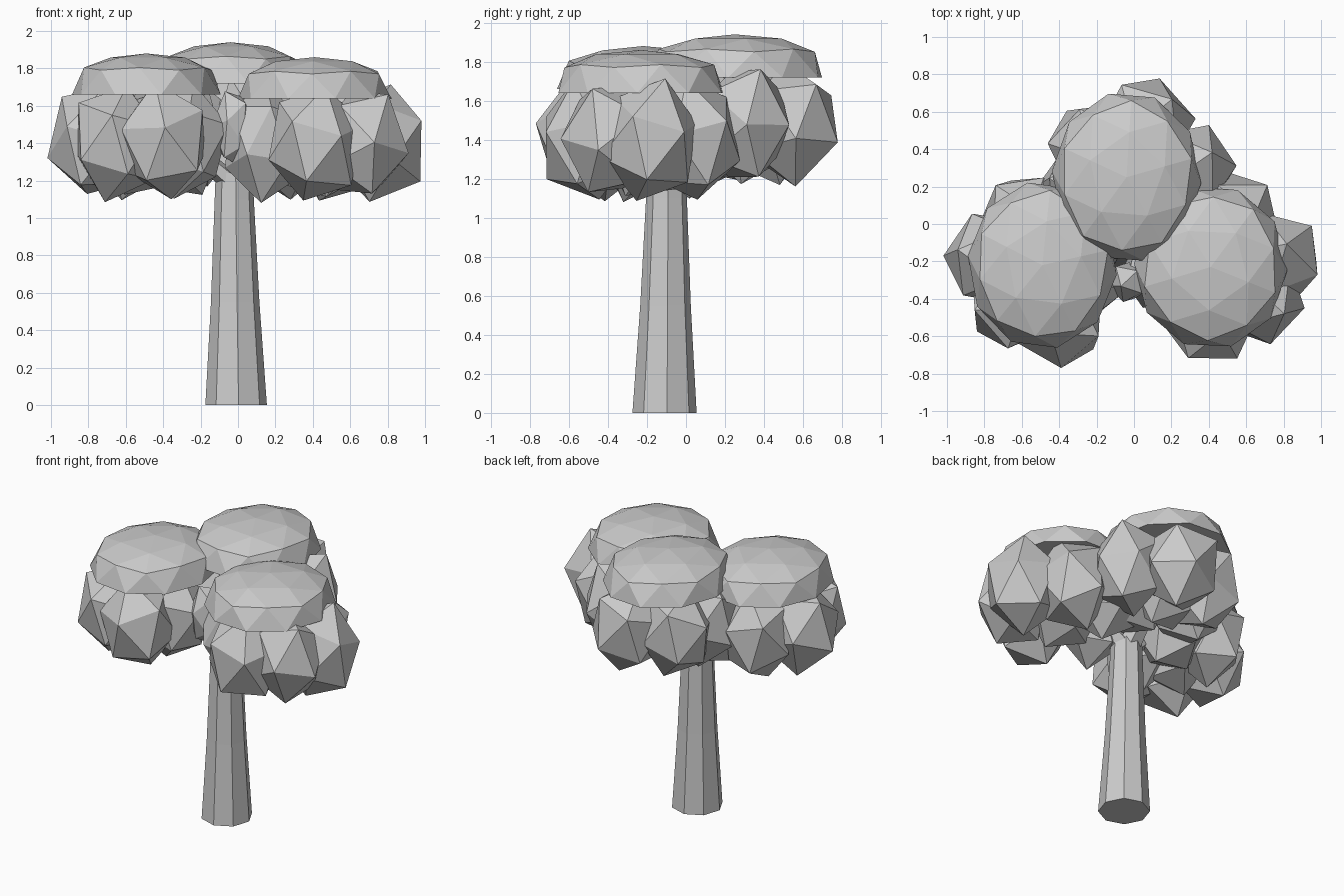
import bpy, bmesh, math, random
from mathutils import Vector, Euler

random.seed(11)
cube = bpy.data.objects.get("Cube")
if cube:
    bpy.data.objects.remove(cube)

grey = bpy.data.materials.new("plain grey")
grey.use_nodes = True
colour = (0.6, 0.6, 0.6, 1)
grey.diffuse_color = colour
grey.node_tree.nodes["Principled BSDF"].inputs["Base Color"].default_value = colour


def add_object(name, bm):
    bmesh.ops.recalc_face_normals(bm, faces=bm.faces)
    mesh = bpy.data.meshes.new(name)
    bm.to_mesh(mesh)
    bm.free()
    mesh.materials.append(grey)
    obj = bpy.data.objects.new(name, mesh)
    bpy.context.collection.objects.link(obj)


def limb(name, rings, sides):
    """Tapered faceted tube through (centre, radius) rings."""
    bm = bmesh.new()
    loops = []
    for centre, r in rings:
        angles = [math.tau * (i + 0.1) / sides for i in range(sides)]
        loops.append([bm.verts.new(Vector(centre) + Vector((r * math.cos(a), r * math.sin(a), 0)))
                      for a in angles])
    for low, high in zip(loops, loops[1:]):
        for i in range(sides):
            j = (i + 1) % sides
            bm.faces.new((low[i], low[j], high[j], high[i]))
    bm.faces.new(loops[0])
    bm.faces.new(loops[-1])
    add_object(name, bm)


def lump(name, centre, r, height):
    """Coarse, slightly irregular leaf ball."""
    bm = bmesh.new()
    bmesh.ops.create_icosphere(bm, subdivisions=1, radius=1)
    turn = Euler([random.uniform(0, math.tau) for _ in range(3)]).to_matrix()
    for v in bm.verts:
        p = turn @ v.co * random.uniform(0.97, 1.08)
        v.co = Vector(centre) + Vector((p.x * r, p.y * r, p.z * height))
    add_object(name, bm)


def cap(name, centre, rx, ry, height, turn):
    """Flat-bottomed faceted dome."""
    bm = bmesh.new()
    bmesh.ops.create_icosphere(bm, subdivisions=2, radius=1)
    geom = bm.verts[:] + bm.edges[:] + bm.faces[:]
    bmesh.ops.bisect_plane(bm, geom=geom, plane_co=(0, 0, -0.01), plane_no=(0, 0, -1), clear_outer=True)
    bmesh.ops.holes_fill(bm, edges=[e for e in bm.edges if e.is_boundary])
    spin = Euler((0, 0, turn)).to_matrix()
    for v in bm.verts:
        p = spin @ v.co
        v.co = Vector(centre) + Vector((p.x * rx, p.y * ry, max(p.z, 0) ** 0.65 * height))
    add_object(name, bm)


# Trunk
limb("trunk", [((-0.01, -0.11, 0), 0.165), ((-0.015, -0.105, 0.55), 0.13),
               ((-0.02, -0.10, 1.1), 0.105), ((-0.02, -0.10, 1.24), 0.1)], 8)

# Crowns: cap centre, cap radii, spin, lump centre height, lumps (x, y, radius)
crowns = {
    "right": ((-0.49, -0.22, 1.66), 0.4, 0.45, 0.2, 1.41,
              [(-0.76, -0.19, 0.26), (-0.4, -0.52, 0.26), (-0.65, -0.43, 0.25),
               (-0.29, -0.3, 0.24), (-0.58, 0.03, 0.25), (-0.31, 0.0, 0.25), (-0.5, -0.2, 0.25)]),
    "left": ((0.41, -0.23, 1.64), 0.41, 0.44, 0.9, 1.4,
             [(0.76, -0.18, 0.26), (0.41, -0.51, 0.26), (0.66, -0.4, 0.25),
              (0.14, -0.26, 0.22), (0.53, 0.03, 0.25), (0.26, 0.02, 0.24), (0.43, -0.2, 0.25)]),
    "back": ((-0.04, 0.25, 1.72), 0.4, 0.46, 1.5, 1.48,
             [(0.06, 0.53, 0.26), (0.3, 0.3, 0.25), (-0.22, 0.42, 0.25),
              (-0.27, 0.18, 0.25), (0.1, 0.12, 0.24), (0.0, 0.3, 0.25)]),
}
for side, (top, rx, ry, turn, mid, lumps) in crowns.items():
    cap(side + "_crown_cap", top, rx, ry, 0.22, turn)
    for n, (x, y, r) in enumerate(lumps, 1):
        lump(f"{side}_leaf_lump_{n}", (x, y, mid), r, 0.31)
    # Branch from the trunk into the crown
    limb(side + "_branch", [((-0.02, -0.10, 1.18), 0.09),
                            ((top[0] * 0.8, top[1] * 0.8, 1.5), 0.05)], 6)

# Small filler lump between the crowns
lump("centre_leaf_lump", (-0.03, -0.31, 1.48), 0.11, 0.21)
